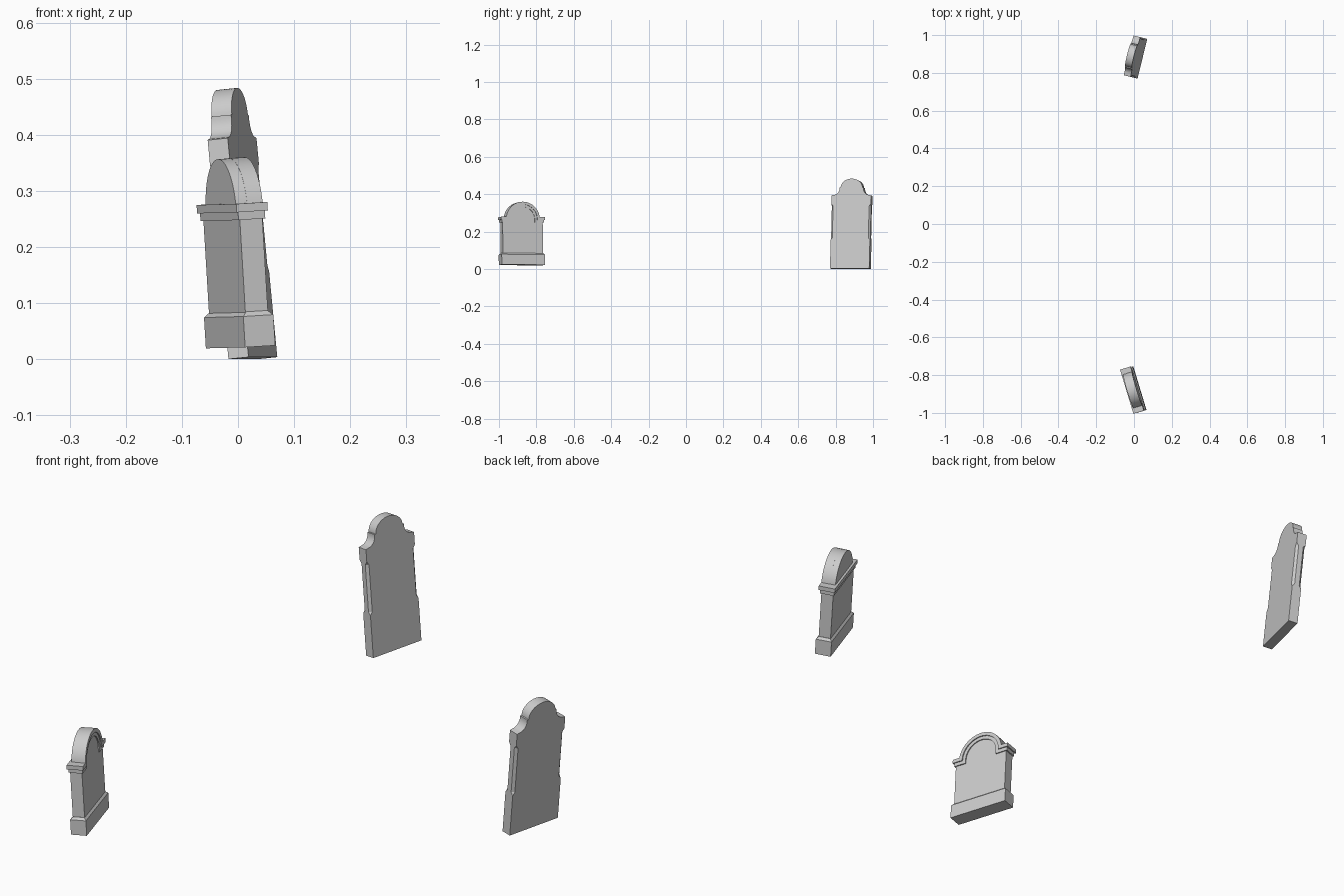
import bpy, bmesh, math
from mathutils import Matrix, Vector

if "Cube" in bpy.data.objects:
    bpy.data.objects.remove(bpy.data.objects["Cube"])


def frame(origin, width_dir, up_dir):
    """Local X = width, Y = thickness (towards +x), Z = leaning up axis."""
    w = Vector(up_dir).normalized()
    u = Vector(width_dir)
    u = (u - w * u.dot(w)).normalized()
    n = u.cross(w)
    m = Matrix((-u, n, w)).transposed().to_4x4()
    return Matrix.Translation(origin) @ m


def finish(name, bm, mat, smooth=True):
    bmesh.ops.recalc_face_normals(bm, faces=bm.faces)
    me = bpy.data.meshes.new(name)
    bm.to_mesh(me)
    bm.free()
    ob = bpy.data.objects.new(name, me)
    bpy.context.collection.objects.link(ob)
    ob.matrix_world = mat
    if smooth:
        bpy.ops.object.select_all(action='DESELECT')
        ob.select_set(True)
        bpy.context.view_layer.objects.active = ob
        bpy.ops.object.shade_smooth_by_angle(angle=math.radians(25))
    return ob


def slab(name, pts, y0, y1, mat):
    """Extrude an outline drawn in local X/Z from y0 to y1."""
    bm = bmesh.new()
    f = bm.faces.new([bm.verts.new((x, y0, z)) for x, z in pts])
    r = bmesh.ops.extrude_face_region(bm, geom=[f])
    vs = [v for v in r['geom'] if isinstance(v, bmesh.types.BMVert)]
    bmesh.ops.translate(bm, verts=vs, vec=(0, y1 - y0, 0))
    return finish(name, bm, mat)


def block(name, hx, y0, y1, z0, z1, mat, inset=0.0):
    """Box whose top is optionally pulled in."""
    bm = bmesh.new()
    bmesh.ops.create_cube(bm, size=1)
    for v in bm.verts:
        i = inset if v.co.z > 0 else 0
        v.co = ((hx - i) * (1 if v.co.x > 0 else -1),
                y1 - i if v.co.y > 0 else y0 + i,
                z1 if v.co.z > 0 else z0)
    return finish(name, bm, mat, False)


def arc(cx, cz, rx, rz, a0, a1, n):
    return [(cx + rx * math.cos(math.radians(a0 + (a1 - a0) * i / n)),
             cz + rz * math.sin(math.radians(a0 + (a1 - a0) * i / n))) for i in range(n + 1)]


def mirrored(half):
    """Right half outline (bottom to top) completed with its mirror image."""
    return half + [(-x, z) for x, z in reversed(half) if x > 1e-5]


# Tall headstone with coved shoulders
A = frame((0.0265, 0.879, 0.002), (0.237, 0.97, 0), (-0.095, 0.024, 1))
HW, HT = 0.108, 0.0185
half = [(HW, 0), (HW, 0.392)]
half += arc(0.1, 0.428, 0.034, 0.034, 270, 180, 8)
half += [(0.066, 0.434)] + arc(0, 0.434, 0.06, 0.048, 0, 90, 12)
tall = slab("tall_headstone", mirrored(half), -HT, HT, A)

# Stopped chamfers on the four upright edges
bm = bmesh.new()
for sx in (-1, 1):
    for sy in (-1, 1):
        bmesh.ops.create_cone(bm, cap_ends=True, segments=4, radius1=0.009, radius2=0.009,
                              depth=0.17, matrix=Matrix.Translation((sx * HW, sy * HT, 0.25)))
bm.normal_update()
bmesh.ops.poke(bm, faces=[f for f in bm.faces if abs(f.normal.z) > 0.9], offset=0.012)
cutter = finish("chamfer_cutter", bm, A, False)
cutter.hide_render = True
cutter.hide_viewport = True
mod = tall.modifiers.new("edge_chamfers", 'BOOLEAN')
mod.operation = 'DIFFERENCE'
mod.solver = 'EXACT'
mod.object = cutter

# Short round-topped headstone
B = frame((0.0045, -0.877, 0.022), (-0.29, 0.957, 0), (-0.06, -0.01, 1))
T, CZ = 0.021, 0.243
block("plinth", 0.121, -0.028, 0.028, 0, 0.055, B)
block("plinth_bevel", 0.121, -0.028, 0.028, 0.055, 0.063, B, 0.008)
body = [(0.112, 0.05), (0.112, 0.245)] + arc(0, CZ, 0.0935, 0.0935, 2, 90, 16)
slab("arched_body", mirrored(body), -T, T, B)

# Two-step cornice: straight on one face, following the arch on the other
for name, hx, z0, z1, r_out, r_in, off in (
        ("lower_cornice", 0.117, 0.227, 0.241, 0.080, 0.067, 0.004),
        ("upper_cornice", 0.122, 0.241, 0.256, 0.094, 0.080, 0.008)):
    block(name + "_back", hx, -T - off, 0, z0, z1, B)
    a = math.degrees(math.asin((z1 - CZ) / r_out))
    outline = [(hx, z0), (hx, z1)] + arc(0, CZ, r_out, r_out, a, 180 - a, 28)
    outline += [(-hx, z1), (-hx, z0), (-r_in, z0)]
    outline += arc(0, CZ, r_in, r_in, 180, 0, 28) + [(r_in, z0)]
    slab(name + "_arch", outline, 0, T + off, B)
